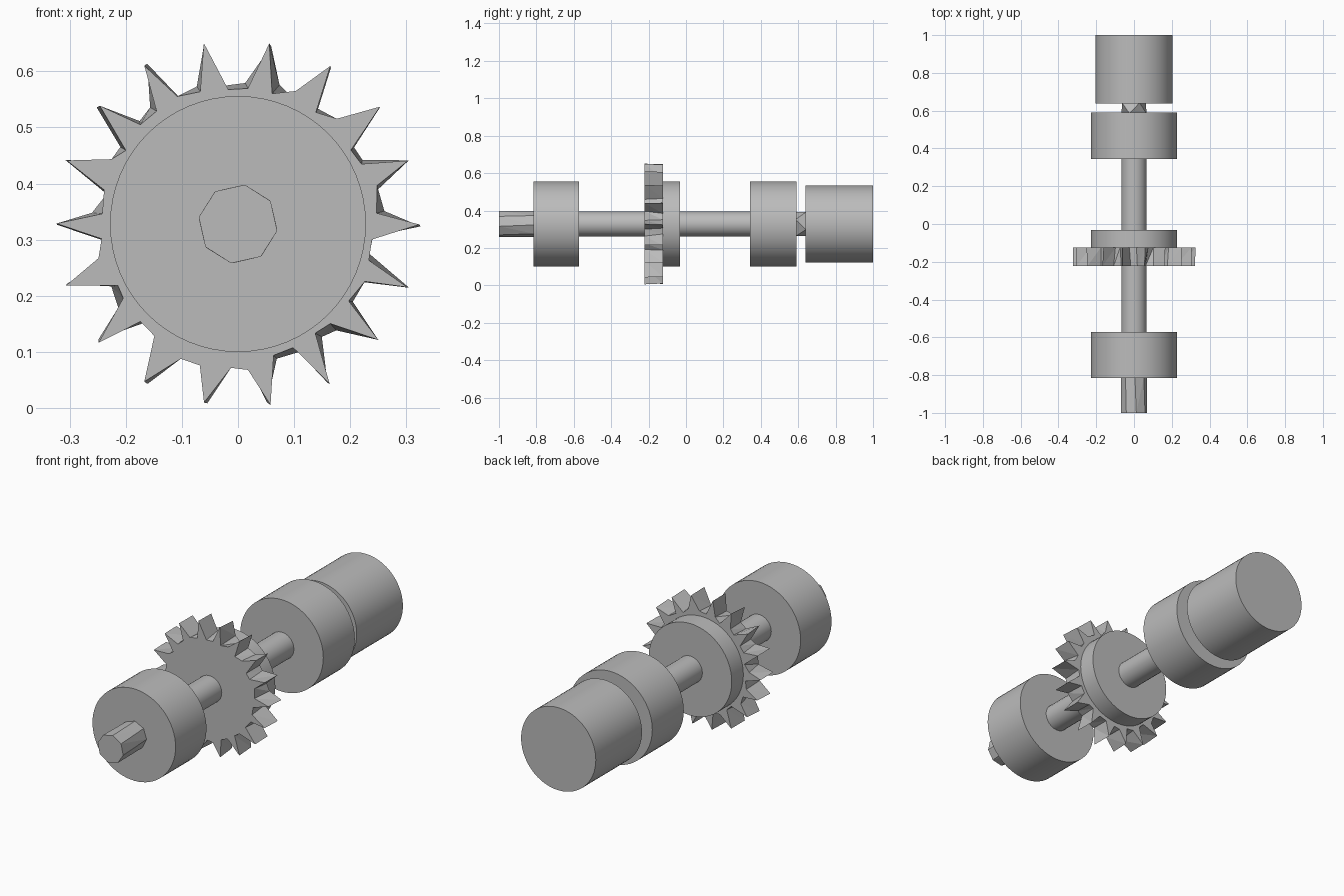
import bpy, bmesh, math, random

random.seed(4)
AXIS_Z = 0.328

if "Cube" in bpy.data.objects:
    bpy.data.objects.remove(bpy.data.objects["Cube"], do_unlink=True)

steel = bpy.data.materials.new("plain_grey")
steel.use_nodes = True
GREY = (0.5, 0.5, 0.5, 1)
steel.diffuse_color = GREY
steel.node_tree.nodes["Principled BSDF"].inputs["Base Color"].default_value = GREY


def loft(name, front, back, y0, y1, smooth=False):
    """Solid between two matching polar outlines of (degrees, radius)."""
    bm = bmesh.new()
    rings = []
    for outline, y in ((front, y0), (back, y1)):
        rings.append([bm.verts.new((r * math.cos(math.radians(a)), y,
                                    AXIS_Z + r * math.sin(math.radians(a))))
                      for a, r in outline])
    f, b = rings
    bm.faces.new(f)
    bm.faces.new(b[::-1])
    n = len(f)
    for i in range(n):
        j = (i + 1) % n
        if smooth:
            bm.faces.new((f[j], f[i], b[i], b[j]))
        else:
            bm.faces.new((f[j], f[i], b[i]))
            bm.faces.new((f[j], b[i], b[j]))
    bmesh.ops.recalc_face_normals(bm, faces=bm.faces)
    mesh = bpy.data.meshes.new(name)
    bm.to_mesh(mesh)
    bm.free()
    mesh.materials.append(steel)
    obj = bpy.data.objects.new(name, mesh)
    bpy.context.collection.objects.link(obj)
    if smooth:
        bpy.ops.object.select_all(action="DESELECT")
        obj.select_set(True)
        bpy.context.view_layer.objects.active = obj
        bpy.ops.object.shade_smooth_by_angle(angle=math.radians(30))
    return obj


def ring(sides, radius, turn=0):
    return [(turn + 360 * i / sides, radius) for i in range(sides)]


def drum(name, radius, y0, y1, sides=64):
    return loft(name, ring(sides, radius), ring(sides, radius), y0, y1, True)


# Bearings, end drum and gear hub
drum("front_bearing", 0.228, -0.815, -0.573)
drum("rear_bearing", 0.228, 0.343, 0.59)
drum("end_drum", 0.205, 0.638, 1.0)
drum("gear_hub", 0.228, -0.124, -0.033)

# Shaft: round in the middle, rough facets on the front stub and rear neck
drum("shaft", 0.067, -0.58, 0.35, 24)
loft("shaft_stub", ring(8, 0.071, -10), ring(8, 0.069, -4), -1.0, -0.81)
loft("shaft_neck", ring(4, 0.07, 20), ring(4, 0.07, 65), 0.585, 0.642)


# Gear with rough pointed teeth
def gear_outline(teeth=18):
    pts = []
    pitch = 360 / teeth
    for i in range(teeth):
        a = i * pitch
        pts.append((a - 5.8 + random.uniform(-1.5, 1.5), random.uniform(0.238, 0.262)))
        pts.append((a + random.uniform(-0.8, 0.8), random.uniform(0.322, 0.329)))
        pts.append((a + 5.8 + random.uniform(-1.5, 1.5), random.uniform(0.238, 0.262)))
    return pts


loft("gear", gear_outline(), gear_outline(), -0.223, -0.124)
